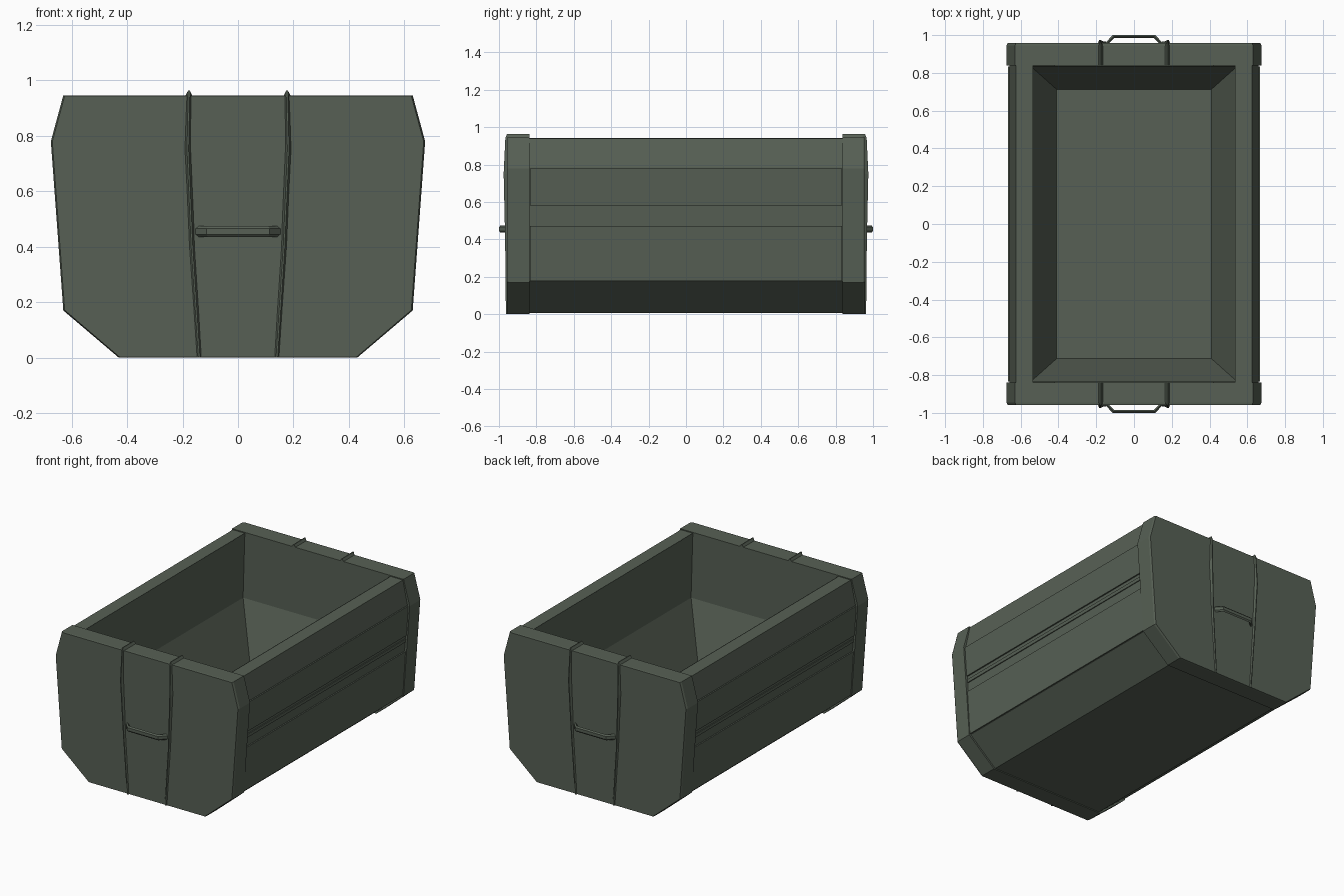
import bpy, bmesh
from mathutils import Vector

if "Cube" in bpy.data.objects:
    bpy.data.objects.remove(bpy.data.objects["Cube"])

mat = bpy.data.materials.new("dull_green")
mat.diffuse_color = (0.095, 0.118, 0.09, 1)
mat.use_nodes = True
mat.node_tree.nodes["Principled BSDF"].inputs["Base Color"].default_value = mat.diffuse_color


def make(name, verts, faces, fix=True):
    me = bpy.data.meshes.new(name)
    bm = bmesh.new()
    vs = [bm.verts.new(v) for v in verts]
    for f in faces:
        bm.faces.new([vs[i] for i in f])
    if fix:
        bmesh.ops.recalc_face_normals(bm, faces=bm.faces)
    bm.to_mesh(me)
    bm.free()
    me.materials.append(mat)
    ob = bpy.data.objects.new(name, me)
    bpy.context.collection.objects.link(ob)
    return ob


def loft(name, rings, closed=True, caps=True, fix=True):
    """Skin a list of equal-length point rings."""
    n = len(rings[0])
    faces = []
    for r in range(len(rings) - 1):
        for i in range(n if closed else n - 1):
            j = (i + 1) % n
            faces.append((r * n + i, r * n + j, (r + 1) * n + j, (r + 1) * n + i))
    if caps:
        faces.append(tuple(range(n)))
        faces.append(tuple((len(rings) - 1) * n + i for i in range(n)))
    return make(name, [p for r in rings for p in r], faces, fix)


def prism(name, pts, y0, y1, **kw):
    return loft(name, [[(x, y, z) for x, z in pts] for y in (y0, y1)], **kw)


def both(half):
    """Mirror a half profile (bottom to top, +x) to a full outline."""
    return half + [(-x, z) for x, z in reversed(half)]


# long body: bottom, sides and the two side rims (open over the cavity)
half = [(0.42, 0.006), (0.618, 0.175), (0.658, 0.785), (0.625, 0.94), (0.535, 0.94)]
outline = [(-x, z) for x, z in reversed(half)] + half
prism("body_shell", outline, 0.9, -0.9, closed=False, caps=False, fix=False)

# cavity: steep walls, then sloping down to the floor
rings = []
for hx, hy, z in ((0.535, 0.836, 0.942), (0.548, 0.836, 0.51), (0.41, 0.713, 0.15)):
    rings.append([(-hx, -hy, z), (hx, -hy, z), (hx, hy, z), (-hx, hy, z)])
cav = loft("cavity_lining", rings, caps=False, fix=False)
bm = bmesh.new()
bm.from_mesh(cav.data)
bm.verts.ensure_lookup_table()
bm.faces.new([bm.verts[i] for i in (8, 9, 10, 11)])
for f in bm.faces:      # face the inside of the box
    if f.normal.dot(Vector((0, 0, 0.6)) - f.calc_center_median()) < 0:
        f.normal_flip()
bm.to_mesh(cav.data)
bm.free()

# raised side panels and the bead between them
for s, side in ((1, "right"), (-1, "left")):
    def edge(z):
        return 0.618 + 0.04 * (z - 0.175) / 0.61

    for nm, z0, z1, t in (("upper_panel", 0.58, 0.78, 0.009),
                          ("lower_panel", 0.177, 0.472, 0.009),
                          ("side_bead", 0.535, 0.557, 0.006)):
        pts = [(edge(z0) - 0.01, z0), (edge(z0) + t, z0),
               (edge(z1) + t, z1), (edge(z1) - 0.01, z1)]
        prism(f"{side}_{nm}", [(s * x, z) for x, z in pts], -0.835, 0.835)

cap_half = [(0.43, 0.0), (0.63, 0.17), (0.675, 0.78), (0.63, 0.946)]

for s, end in ((-1, "front"), (1, "back")):
    # end cap with a thin chamfer on its outer edge
    prof = both(cap_half)
    cap = [[(x, s * 0.838, z) for x, z in prof],
           [(x, s * 0.945, z) for x, z in prof],
           [(x * 0.992, s * 0.957, 0.002 + z * 0.996) for x, z in prof]]
    loft(f"{end}_cap", cap)

    # bent ridges running up the end and over the rim
    for m in (-1, 1):
        path = [(0.14, 0.0, 0.95, 0.963), (0.166, 0.4, 0.95, 0.967),
                (0.181, 0.75, 0.95, 0.975), (0.177, 0.94, 0.945, 0.966)]
        w = 0.013
        rr = [[(m * (x - w), s * yi, z), (m * (x - 0.003), s * yo, z),
               (m * (x + 0.003), s * yo, z), (m * (x + w), s * yi, z)]
              for x, z, yi, yo in path]
        x = 0.177
        rr.append([(m * (x - w), s * 0.94, 0.944), (m * (x - 0.003), s * 0.957, 0.963),
                   (m * (x + 0.003), s * 0.957, 0.963), (m * (x + w), s * 0.94, 0.944)])
        rr.append([(m * (x - w), s * 0.838, 0.944), (m * (x - 0.003), s * 0.838, 0.962),
                   (m * (x + 0.003), s * 0.838, 0.962), (m * (x + w), s * 0.838, 0.944)])
        loft(f"{end}_ridge", rr)

    # grab handle: six-sided bar bent outwards from the end
    sec = [(-0.008, -0.01), (0, -0.019), (0.008, -0.01),
           (0.008, 0.01), (0, 0.019), (-0.008, 0.01)]
    bar = [(-0.147, 0.952, 1, 0.3), (-0.109, 0.992, 0.6, 1),
           (0.109, 0.992, -0.6, 1), (0.147, 0.952, -1, 0.3)]
    loft(f"{end}_handle", [[(x - a * kx, s * (y + a * ky), 0.455 + b) for a, b in sec]
                           for x, y, kx, ky in bar])
